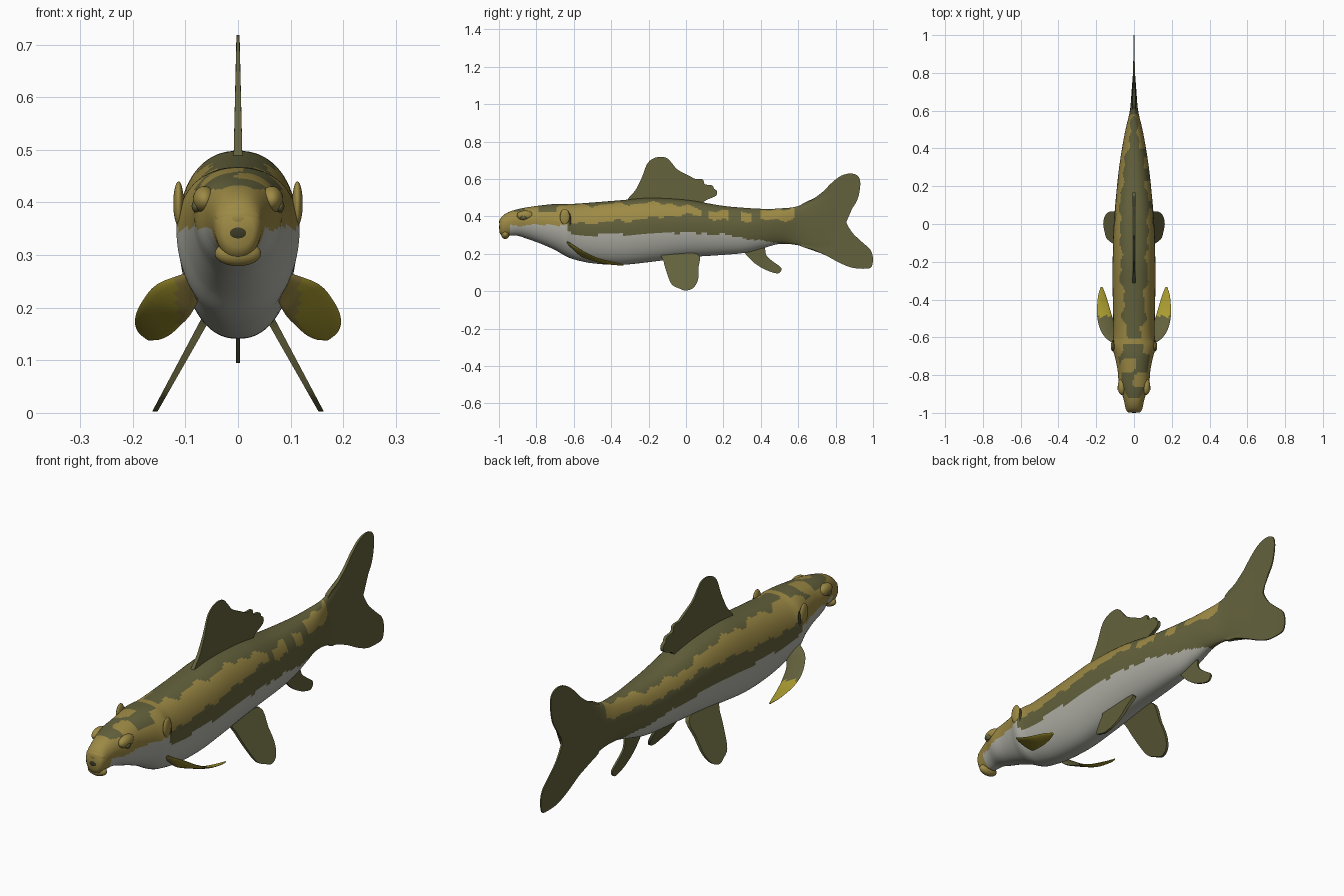
import bpy, bmesh, math
from mathutils import Vector

if "Cube" in bpy.data.objects:
    bpy.data.objects.remove(bpy.data.objects["Cube"])


def material(name, r, g, b):
    m = bpy.data.materials.new(name)
    m.diffuse_color = (r, g, b, 1)
    m.use_nodes = True
    m.node_tree.nodes["Principled BSDF"].inputs["Base Color"].default_value = m.diffuse_color
    return m


OLIVE = material("olive", 0.125, 0.12, 0.045)
GOLD = material("gold", 0.34, 0.255, 0.06)
BELLY = material("pale_belly", 0.44, 0.44, 0.39)
YELLOW = material("fin_yellow", 0.40, 0.33, 0.03)
DARK = material("dark_olive", 0.045, 0.043, 0.018)


def finish(bm, name, mats, rule=None, angle=50):
    bmesh.ops.recalc_face_normals(bm, faces=bm.faces)
    if rule:
        for f in bm.faces:
            f.material_index = rule(f.calc_center_median(), f.normal)
    me = bpy.data.meshes.new(name)
    bm.to_mesh(me)
    bm.free()
    ob = bpy.data.objects.new(name, me)
    bpy.context.collection.objects.link(ob)
    for m in mats:
        me.materials.append(m)
    bpy.ops.object.select_all(action='DESELECT')
    ob.select_set(True)
    bpy.context.view_layer.objects.active = ob
    bpy.ops.object.shade_smooth_by_angle(angle=math.radians(angle))
    return ob


def interp(table, y, col, smooth=True):
    """Read one column of a profile table at y."""
    n = len(table)
    y = min(max(y, table[0][0]), table[-1][0])
    i = next(k for k in range(n - 1) if y <= table[k + 1][0])
    y0, y1 = table[i][0], table[i + 1][0]
    a, b = table[i][col], table[i + 1][col]
    t = (y - y0) / (y1 - y0)
    if not smooth:
        return a + (b - a) * t
    p, q = table[max(i - 1, 0)], table[min(i + 2, n - 1)]
    ma = (b - p[col]) / (y1 - p[0]) * (y1 - y0)
    mb = (q[col] - a) / (q[0] - y0) * (y1 - y0)
    return ((2*t**3 - 3*t*t + 1) * a + (t**3 - 2*t*t + t) * ma
            + (3*t*t - 2*t**3) * b + (t**3 - t*t) * mb)


# Body profile: y, top z, bottom z, half width
BODY = [(-0.998, .375, .315, .030), (-.985, .398, .295, .042), (-.95, .422, .296, .050),
        (-.90, .438, .296, .063), (-.85, .448, .280, .080), (-.78, .458, .255, .086),
        (-.70, .466, .220, .102), (-.645, .467, .188, .117), (-.60, .467, .170, .110),
        (-.50, .474, .149, .110), (-.35, .486, .141, .113), (-.20, .498, .155, .113),
        (0, .488, .180, .107), (.20, .456, .194, .090), (.32, .445, .206, .076),
        (.42, .440, .232, .060), (.50, .442, .252, .045), (.60, .455, .245, .022),
        (.70, .505, .212, .013), (.82, .605, .155, .004)]
# Colour bands: y, gold bottom, gold top, belly top
BANDS = [(-.66, .355, .470, .345), (-.60, .36, .46, .295), (-.5, .365, .46, .300),
         (-.3, .378, .468, .305), (-.1, .402, .472, .312), (.08, .405, .440, .310),
         (.2, .375, .425, .302), (.4, .378, .425, .270), (.6, .385, .45, .240)]


def body_colour(c, n):
    y = c.y
    wob = .006 * math.sin(31*y + 1) + .005 * math.sin(67*y + 9*c.x)
    if y > .575 + .6 * wob:
        return 0
    if y < -.945:
        return 1
    low, high, belly = (interp(BANDS, y, k, False) for k in (1, 2, 3))
    if y < -.63:                                     # head: mottled gold mask
        if c.z < .352 + .5 * wob:
            return 2
        patch = math.sin(26*y + 30*c.x) + .8*math.sin(47*y - 38*c.x + 1)
        return 0 if c.z > .425 and patch > -.35 and y > -.92 else 1
    if c.z < belly + .5 * wob:
        return 2
    gap = c.x > 0 and (.08 < y < .12 or .225 < y < .29 or .35 < y < .395)
    return 1 if low + wob < c.z < high + wob and not gap else 0


# Body, lofted from oval sections
bm = bmesh.new()
SEG, RINGS = 80, 190
rings = []
for i in range(RINGS + 1):
    y = -.998 + 1.818 * i / RINGS
    top, bot, w = (interp(BODY, y, k) for k in (1, 2, 3))
    mid = bot + .58 * (top - bot)
    ring = []
    for j in range(SEG):
        a = math.tau * j / SEG
        c, s = math.cos(a), math.sin(a)
        x = w * math.copysign(abs(c) ** .88, c)
        ring.append(bm.verts.new((x, y, mid + s * ((top - mid) if s > 0 else (mid - bot)))))
    rings.append(ring)
for a, b in zip(rings, rings[1:]):
    for j in range(SEG):
        k = (j + 1) % SEG
        bm.faces.new((a[j], a[k], b[k], b[j]))
bm.faces.new(rings[0])
bm.faces.new(rings[-1])
finish(bm, "body", [OLIVE, GOLD, BELLY], body_colour)


def closed_curve(pts, sub=4):
    """Smooth closed outline through the given points."""
    out, n = [], len(pts)
    for i in range(n):
        p0, p1, p2, p3 = (Vector(pts[(i + k) % n]) for k in (-1, 0, 1, 2))
        for s in range(sub):
            t = s / sub
            out.append(.5 * (2*p1 + (p2 - p0)*t + (2*p0 - 5*p1 + 4*p2 - p3)*t*t
                             + (3*p1 - p0 - 3*p2 + p3)*t**3))
    return out


def fin(name, pts, thick, centre=lambda y, z: 0, sub=4):
    """Flat fin from a (y, z) outline; thick and centre give x."""
    bm = bmesh.new()
    line = closed_curve(pts, sub)
    sides = []
    for s in (-1, 1):
        vs = [bm.verts.new((centre(*p) + s * thick(*p), *p)) for p in line]
        bmesh.ops.triangulate(bm, faces=[bm.faces.new(vs)])
        sides.append(vs)
    for i in range(len(line)):
        k = (i + 1) % len(line)
        bm.faces.new((sides[0][i], sides[0][k], sides[1][k], sides[1][i]))
    return finish(bm, name, [OLIVE])


# Dorsal, tail and anal fins
fin("dorsal_fin", [(-.31, .475), (-.27, .54), (-.235, .61), (-.205, .685), (-.16, .715),
                   (-.11, .715), (-.08, .69), (-.045, .65), (.02, .615), (.05, .60), (.09, .597),
                   (.10, .572), (.14, .565), (.15, .548), (.165, .535), (.16, .51), (.11, .488),
                   (.06, .465), (-.15, .46)],
    lambda y, z: max(.003, .009 - .025 * (z - .46)))
fin("tail_fin", [(.60, .44), (.68, .492), (.73, .53), (.78, .58), (.83, .617), (.88, .629),
                 (.92, .615), (.932, .57), (.917, .49), (.88, .43), (.855, .385), (.865, .35),
                 (.90, .30), (.95, .255), (.985, .222), (.999, .18), (.992, .13), (.96, .12),
                 (.89, .125), (.82, .152), (.75, .19), (.68, .222), (.60, .26)],
    lambda y, z: max(.0025, .009 - .02 * (y - .6)))
fin("anal_fin", [(.31, .225), (.34, .175), (.38, .14), (.43, .112), (.485, .095), (.507, .105),
                 (.507, .127), (.47, .155), (.43, .19), (.41, .245)], lambda y, z: .004)

# Pelvic fins, splayed outwards
for side, label in ((1, "right"), (-1, "left")):
    fin("pelvic_fin_" + label,
        [(-.12, .20), (-.12, .16), (-.10, .09), (-.075, .035), (-.035, .014), (0, .003),
         (.04, .018), (.064, .06), (.066, .12), (.06, .20)],
        lambda y, z: .005 + .02 * z, lambda y, z: side * (.066 + .55 * (.17 - z)))

# Pectoral fins: inner and outer edge stations, lofted as a curved paddle
INNER = [(.07, -.59, .225), (.09, -.56, .187), (.112, -.50, .164), (.13, -.44, .148),
         (.148, -.38, .140), (.166, -.334, .139)]
OUTER = [(.09, -.645, .268), (.153, -.60, .245), (.185, -.54, .207), (.196, -.47, .176),
         (.190, -.38, .154), (.176, -.334, .143)]


def pectoral_colour(c, n):
    if c.y < -.49 and n.z > .1:
        return 0
    return 2 if abs(c.x) < .115 and c.y < -.52 else 1


for side, label in ((1, "right"), (-1, "left")):
    bm = bmesh.new()
    loops = []
    rows = [[tuple((1, *p)) for p in e] for e in (INNER, OUTER)]
    for e in rows:
        for k, r in enumerate(e):
            e[k] = (k, *r[1:])
    for i in range(21):
        t = i * .25
        p, q = (Vector([interp(e, t, c) for c in (1, 2, 3)]) for e in rows)
        up = Vector((-.15, .4, .9)).normalized()
        loop = []
        for j in range(16):
            a = math.tau * j / 16
            v = p.lerp(q, .5 + .5 * math.cos(a)) + up * (.009 - .0012 * t) * math.sin(a)
            loop.append(bm.verts.new((side * v.x, v.y, v.z)))
        loops.append(loop)
    for a, b in zip(loops, loops[1:]):
        for j in range(16):
            k = (j + 1) % 16
            bm.faces.new((a[j], a[k], b[k], b[j]))
    bm.faces.new(loops[0])
    bm.faces.new(loops[-1])
    finish(bm, "pectoral_fin_" + label, [OLIVE, YELLOW, GOLD], pectoral_colour)


def blob(name, pos, size, mat):
    bm = bmesh.new()
    bmesh.ops.create_uvsphere(bm, u_segments=24, v_segments=14, radius=1)
    for v in bm.verts:
        v.co = Vector(a * b + c for a, b, c in zip(v.co, size, pos))
    return finish(bm, name, [mat])


# Lips, mouth, brows, eyes and gill flaps
blob("lower_lip", (0, -.966, .303), (.044, .022, .024), GOLD)
blob("upper_lip", (0, -.975, .370), (.044, .024, .026), GOLD)
blob("mouth", (0, -.996, .342), (.018, .004, .012), DARK)
for side, label in ((1, "right"), (-1, "left")):
    blob("brow_" + label, (side * .064, -.86, .405), (.022, .045, .026), GOLD)
    blob("eye_" + label, (side * .080, -.868, .393), (.008, .016, .012), OLIVE)
    blob("gill_flap_" + label, (side * .113, -.648, .398), (.010, .026, .042), GOLD)
    blob("gill_slit_" + label, (side * .110, -.622, .375), (.005, .007, .042), DARK)
